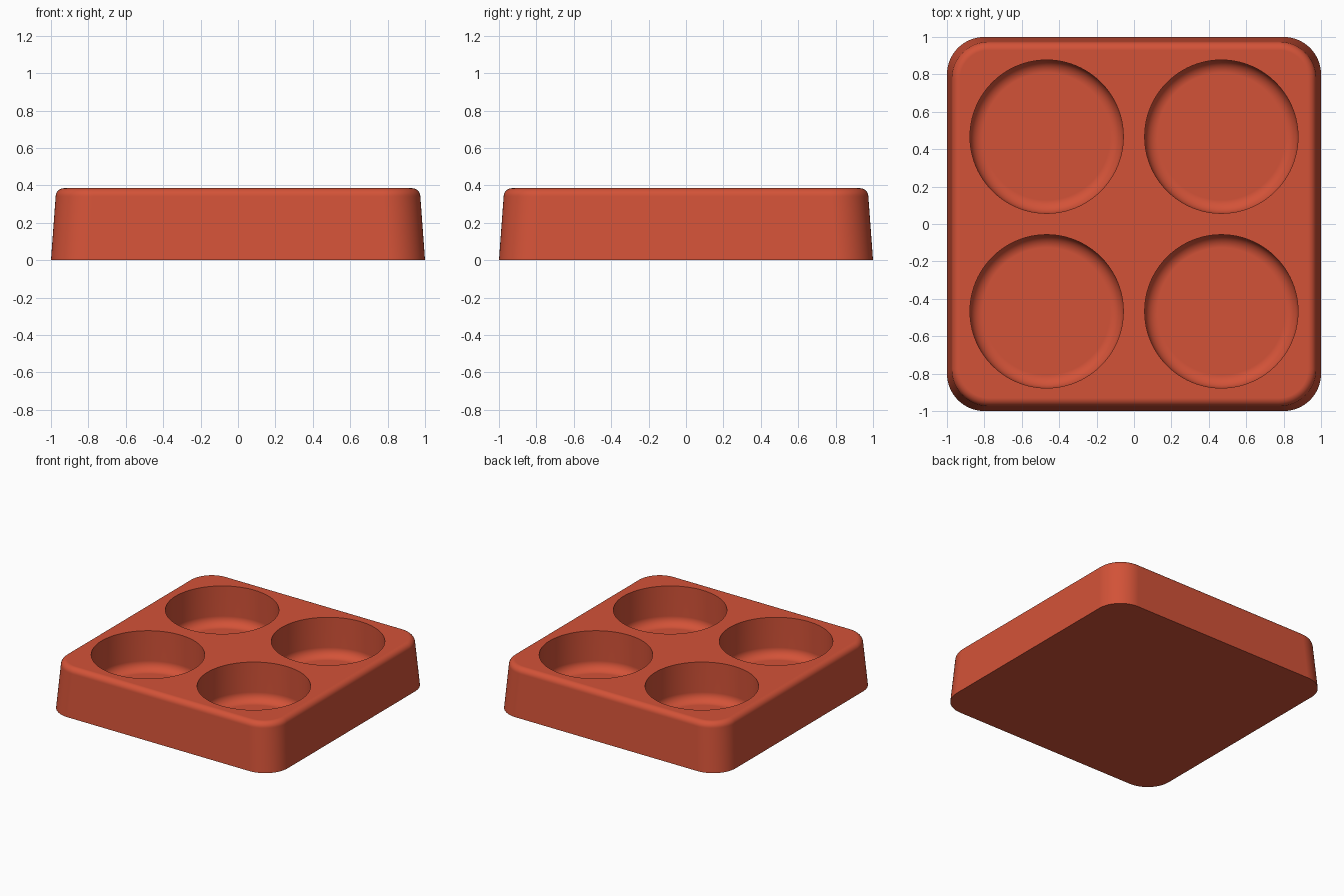
import bpy
import bmesh
from math import cos, sin, pi, radians

cube = bpy.data.objects.get("Cube")
if cube:
    bpy.data.objects.remove(cube, do_unlink=True)

HEIGHT = 0.385
TOP_HALF = 0.975
CORNER = 0.2
FILLET = 0.045
POCKET_X = 0.467
POCKET_R = 0.41
FLOOR_Z = 0.075
POCKET_FILLET = 0.07

# Terracotta red for the whole tray
red = bpy.data.materials.new("terracotta_red")
red.use_nodes = True
colour = (0.65, 0.085, 0.039, 1)
red.diffuse_color = colour
red.node_tree.nodes["Principled BSDF"].inputs["Base Color"].default_value = colour


def rounded_square(half, radius, steps=14):
    points = []
    for q, (sx, sy) in enumerate([(1, 1), (-1, 1), (-1, -1), (1, -1)]):
        for i in range(steps + 1):
            a = (q + i / steps) * pi / 2
            points.append((sx * (half - radius) + radius * cos(a),
                           sy * (half - radius) + radius * sin(a)))
    return points


def circle(cx, cy, radius, steps=96):
    return [(cx + radius * cos(2 * pi * i / steps),
             cy + radius * sin(2 * pi * i / steps)) for i in range(steps)]


def loft(bm, sections):
    """Skin a closed solid through (outline, z) sections from bottom to top."""
    rings = [[bm.verts.new((x, y, z)) for x, y in outline] for outline, z in sections]
    bm.faces.new(rings[0][::-1])
    bm.faces.new(rings[-1])
    for low, high in zip(rings, rings[1:]):
        for i in range(len(low)):
            j = (i + 1) % len(low)
            bm.faces.new((low[i], low[j], high[j], high[i]))


def make_object(name, bm):
    mesh = bpy.data.meshes.new(name)
    bm.to_mesh(mesh)
    bm.free()
    mesh.materials.append(red)
    obj = bpy.data.objects.new(name, mesh)
    bpy.context.collection.objects.link(obj)
    return obj


# Tapered tray block with a rounded upper rim
sections = [(rounded_square(1, CORNER), 0)]
for i in range(9):
    a = i / 8 * pi / 2
    inset = FILLET * (1 - cos(a))
    sections.append((rounded_square(TOP_HALF - inset, CORNER - inset),
                     HEIGHT - FILLET + FILLET * sin(a)))
bm = bmesh.new()
loft(bm, sections)
tray = make_object("tray", bm)

# Four round pockets with filleted floors
bm = bmesh.new()
for sx in (-1, 1):
    for sy in (-1, 1):
        sections = []
        for i in range(9):
            a = i / 8 * pi / 2
            radius = POCKET_R - POCKET_FILLET * (1 - sin(a))
            sections.append((circle(sx * POCKET_X, sy * POCKET_X, radius),
                             FLOOR_Z + POCKET_FILLET * (1 - cos(a))))
        sections.append((circle(sx * POCKET_X, sy * POCKET_X, POCKET_R), HEIGHT + 0.1))
        loft(bm, sections)
cutter = make_object("pocket_cutter", bm)
cutter.hide_render = True

# Cut the pockets, then drop the cutter
bpy.ops.object.select_all(action="DESELECT")
tray.select_set(True)
bpy.context.view_layer.objects.active = tray
cut = tray.modifiers.new("pockets", "BOOLEAN")
cut.operation = "DIFFERENCE"
cut.solver = "EXACT"
cut.object = cutter
bpy.ops.object.modifier_apply(modifier=cut.name)
bpy.data.objects.remove(cutter, do_unlink=True)

# Smooth fillets, crisp pocket rims and base edge, flat top
bpy.ops.object.shade_smooth_by_angle(angle=radians(35))
weighted = tray.modifiers.new("clean_shading", "WEIGHTED_NORMAL")
weighted.keep_sharp = True
